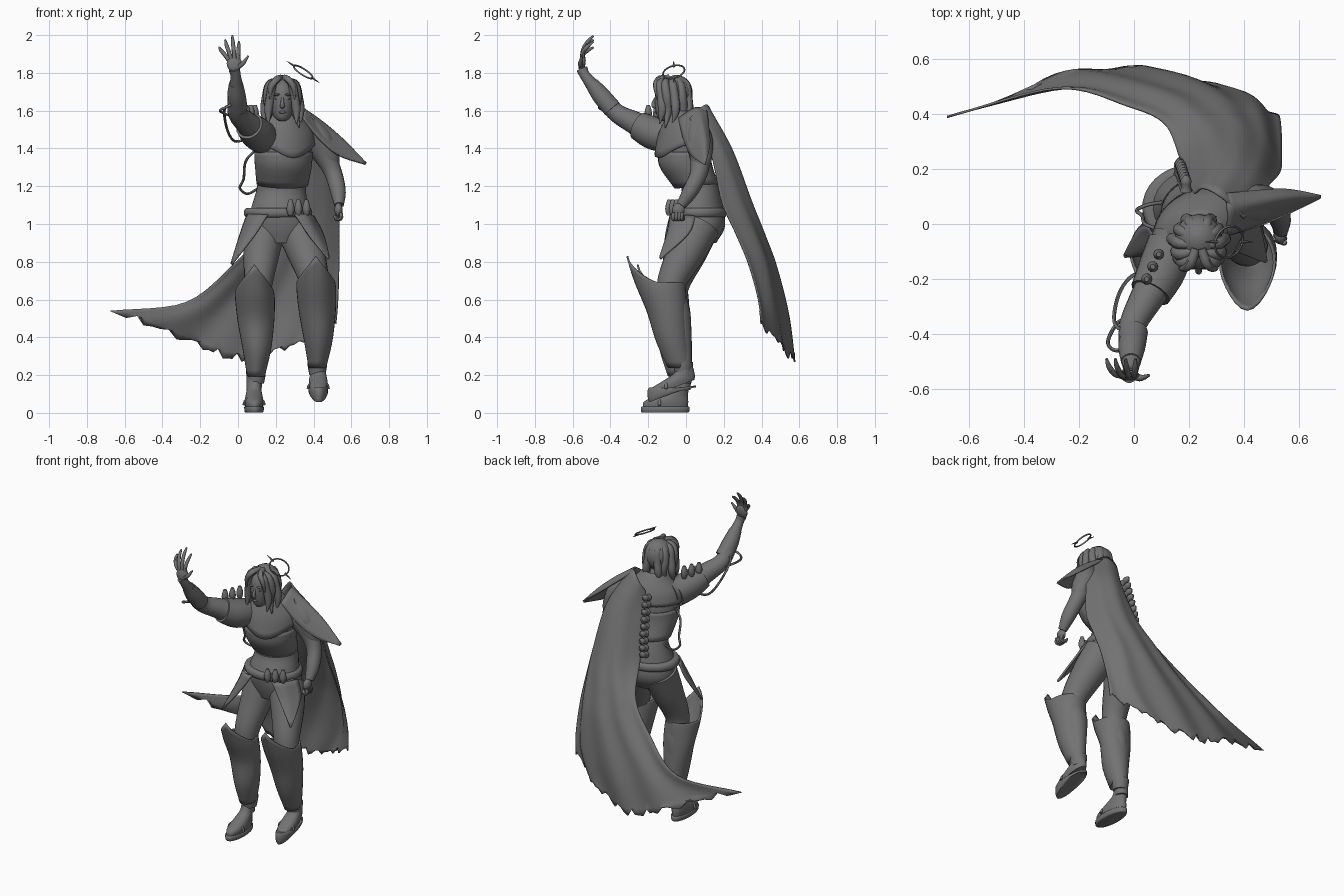
import bpy, bmesh, math, random
from mathutils import Vector, Matrix

random.seed(3)
GREY = bpy.data.materials.new("dark_grey")
GREY.diffuse_color = (0.17, 0.17, 0.17, 1)


def resample(pts, n):
    """Catmull-Rom through points of any dimension."""
    pts = [tuple(p) for p in pts]
    out = []
    for i in range(n):
        f = i / (n - 1) * (len(pts) - 1)
        k = min(int(f), len(pts) - 2)
        t = f - k
        b, c = pts[k], pts[k + 1]
        a = pts[k - 1] if k else tuple(2 * p - q for p, q in zip(b, c))
        d = pts[k + 2] if k + 2 < len(pts) else tuple(2 * q - p for p, q in zip(b, c))
        out.append(tuple(0.5 * (2 * q + (r - p) * t + (2 * p - 5 * q + 4 * r - s) * t * t
                   + (3 * q - p - 3 * r + s) * t ** 3) for p, q, r, s in zip(a, b, c, d)))
    return out


def finish(name, bm, thick=0.0):
    bmesh.ops.recalc_face_normals(bm, faces=bm.faces)
    me = bpy.data.meshes.new(name)
    bm.to_mesh(me)
    bm.free()
    me.materials.append(GREY)
    me.shade_smooth()
    me.set_sharp_from_angle(angle=math.radians(45))
    ob = bpy.data.objects.new(name, me)
    bpy.context.collection.objects.link(ob)
    if thick:
        m = ob.modifiers.new("thickness", 'SOLIDIFY')
        m.thickness, m.offset = thick, 0
    return ob


def skin(bm, rows, closed):
    for r, s in zip(rows, rows[1:]):
        for j in range(len(r) - (0 if closed else 1)):
            k = (j + 1) % len(r)
            bm.faces.new((r[j], r[k], s[k], s[j]))


def limb(name, pts, n=16, sides=14):
    """Round tube through (x, y, z, radius) points."""
    bm, rows, u = bmesh.new(), [], None
    st = resample(pts, n)
    for i, p in enumerate(st):
        c = Vector(p[:3])
        t = (Vector(st[min(i + 1, n - 1)][:3]) - Vector(st[max(i - 1, 0)][:3])).normalized()
        u = u or Vector((1, 0, 0) if abs(t.x) < 0.8 else (0, 1, 0))
        u = (u - t * u.dot(t)).normalized()
        v, r = t.cross(u), max(p[3], 0.001)
        rows.append([bm.verts.new(c + r * (u * math.cos(a) + v * math.sin(a)))
                     for a in (2 * math.pi * j / sides for j in range(sides))])
    skin(bm, rows, True)
    bm.faces.new(rows[0])
    bm.faces.new(rows[-1])
    return finish(name, bm)


def stack(name, pts, n=14, sides=32, warp=None, thick=0.0):
    """Stacked flat ellipses (x, y, z, rx, ry, yaw degrees)."""
    bm, rows = bmesh.new(), []
    for i, (x, y, z, rx, ry, yaw) in enumerate(resample(pts, n)):
        row, w = [], math.radians(yaw)
        for j in range(sides):
            a = 2 * math.pi * j / sides
            co = Vector((rx * math.cos(a), ry * math.sin(a), 0))
            co = Matrix.Rotation(w, 3, 'Z') @ co + Vector((x, y, z))
            if warp:
                co += Vector(warp(i / (n - 1), -math.sin(a)))
            row.append(bm.verts.new(co))
        rows.append(row)
    skin(bm, rows, True)
    if not thick:
        bm.faces.new(rows[0])
        bm.faces.new(rows[-1])
    return finish(name, bm, thick)


def sheet(name, rows, nu, nv, thick, ragged=0.0, wave=0.0):
    """Cloth or plate through a coarse net of points."""
    wide = [resample(r, nu) for r in rows]
    cols = [resample(c, nv) for c in zip(*wide)]
    bm = bmesh.new()
    net = []
    for i in range(nv):
        row, t = [], i / (nv - 1)
        for j in range(nu):
            x, y, z = cols[j][i]
            y += wave * t * math.sin(j / (nu - 1) * 24 + t * 2)
            if i == nv - 1 and 2 < j < nu - 1:
                z += ragged * (j % 4) / 3 * random.uniform(0.3, 1)
            row.append(bm.verts.new((x, y, z)))
        net.append(row)
    skin(bm, net, False)
    return finish(name, bm, thick)


def ball(name, c, s, rot=(0, 0, 0), seg=20):
    bm = bmesh.new()
    m = Matrix.Translation(c)
    for a, ax in zip(rot, 'XYZ'):
        m = m @ Matrix.Rotation(math.radians(a), 4, ax)
    bmesh.ops.create_uvsphere(bm, u_segments=seg, v_segments=seg // 2, radius=1,
                              matrix=m @ Matrix.Diagonal((*s, 1)))
    return finish(name, bm)


# Torso, chest plate, mantle, belt
stack("torso", [(.225, .06, .90, .13, .10, 0), (.225, .07, .98, .17, .135, 0), (.22, .065, 1.07, .155, .135, 5),
                (.23, .075, 1.2, .13, .095, 12), (.237, .0, 1.33, .142, .122, 20), (.24, -.01, 1.45, .16, .115, 26),
                (.245, -.01, 1.53, .12, .085, 26), (.24, -.03, 1.58, .055, .055, 15)], 26)
stack("chest_plate", [(.235, .055, 1.21, .133, .11, 14), (.24, .0, 1.31, .148, .132, 20),
                      (.24, -.01, 1.38, .152, .132, 22)], 8, thick=.01,
      warp=lambda t, f: (0, 0, -.02 * max(f, 0) * (1 - t)))
stack("mantle", [(.24, -.01, 1.42, .172, .13, 26), (.243, -.01, 1.49, .16, .115, 26),
                 (.245, -.015, 1.55, .108, .088, 24), (.24, -.03, 1.60, .065, .065, 15)], 10, thick=.012,
      warp=lambda t, f: (0, -.02 * max(f, 0) ** 4 * (1 - t), -.07 * max(f, 0) ** 4 * (1 - t) ** 2))
stack("belt", [(.212, .065, z, .175 + e, .146 + e, 4) for z, e in
               ((1.035, -.01), (1.04, 0), (1.06, .007), (1.08, 0), (1.085, -.01))], 9)
for i in range(3):
    limb("belt_vial", [(.278 + .042 * i, -.09 + .02 * i, 1.045 + .028 * k, r)
                       for k, r in enumerate((.012, .021, .018, .009))], 8, 10)

# Spine studs and shoulder vials
for i in range(9):
    z = 1.14 + .043 * i
    y = .18 - .065 * max(0, (z - 1.2) / .3)
    limb("spine_stud", [(.165 + .003 * i, y + .02 * k, z + .006 * k, r) for k, r in enumerate((.022, .017, .02, .006))], 7, 10)
for i in range(3):
    limb("shoulder_vial", [(.09 - .022 * i, -.11 - .045 * i, 1.55 + .027 * k, r)
                           for k, r in enumerate((.012, .02, .018, .009))], 8, 10)

# Head, face, hair
limb("neck", [(.24, -.02, 1.52, .055), (.237, -.05, 1.58, .047), (.235, -.07, 1.64, .05)])
stack("head", [(.235, -.115, 1.545, .018, .02, 0), (.235, -.10, 1.565, .042, .052, 0),
               (.235, -.09, 1.61, .058, .072, 0), (.235, -.08, 1.67, .066, .085, 0),
               (.235, -.075, 1.73, .058, .075, 0), (.235, -.075, 1.765, .02, .03, 0)], 18, 24)
limb("nose", [(.235, -.16, 1.67, .006), (.235, -.173, 1.64, .010), (.235, -.168, 1.623, .013),
              (.235, -.155, 1.617, .005)], 9, 10)
ball("lips", (.235, -.155, 1.592), (.019, .011, .008), seg=12)
for s in (-1, 1):
    ball("eye", (.235 + s * .026, -.148, 1.664), (.014, .01, .007), seg=12)
    ball("brow", (.235 + s * .027, -.154, 1.684), (.02, .011, .006), (0, s * 8, 0), 12)
ball("hair_cap", (.235, -.055, 1.69), (.088, .09, .10), (-12, 0, 0))
for s in (-1, 1):
    for k, (y, w, low) in enumerate(((-.13, .064, 1.53), (-.10, .08, 1.51), (-.06, .086, 1.53),
                                     (-.02, .07, 1.54), (.01, .035, 1.54))):
        limb("hair_lock", [(.235 + s * .02, y * .6 - .04, 1.765, .012), (.235 + s * w * .8, y - .01, 1.74, .022),
                           (.235 + s * w, y, 1.67, .024), (.235 + s * (w + .01 - .022 * (k % 2)), y + .005, 1.60, .022),
                           (.235 + s * (w + .01), y - .01, low, .003)], 16, 9)
    limb("fringe", [(.235 + s * .01, -.09, 1.775, .016), (.235 + s * .03, -.145, 1.765, .018),
                    (.235 + s * .058, -.16, 1.725, .014), (.235 + s * .066, -.15, 1.66, .004)], 12, 8)

# Tilted halo with a long needle
ax, ay = Vector((.83, 0, -.55)), Vector((.17, .95, .2))
mid = Vector((.345, -.065, 1.805))
limb("halo", [(*(mid + .06 * (ax * math.cos(a) + ay * math.sin(a))), .0045)
              for a in (math.pi * i / 8 for i in range(17))], 48, 8)
for s in (-1, 1):
    limb("halo_needle", [(*(mid + s * ax * d), r) for d, r in ((.05, .006), (.075, .005), (.105, .001))], 6, 6)

# Raised right arm
limb("right_arm", [(.15, -.04, 1.46, .082), (.11, -.16, 1.48, .076), (.04, -.28, 1.54, .06),
                   (-.005, -.37, 1.59, .049), (-.008, -.45, 1.68, .045), (-.012, -.53, 1.78, .028),
                   (-.02, -.55, 1.82, .03)], 26, 18)
limb("right_sleeve_plate", [(.135, -.07, 1.455, .086), (.10, -.17, 1.48, .088), (.06, -.25, 1.52, .076)], 8, 18)
limb("right_bracer", [(0, -.39, 1.61, .051), (-.008, -.45, 1.68, .049), (-.011, -.50, 1.745, .037)], 8, 14)
ball("right_palm", (-.02, -.55, 1.85), (.04, .018, .045), (-10, 0, 0), 16)
for bx, tx, tz in ((-.05, -.10, 1.935), (-.036, -.068, 1.975), (-.018, -.03, 1.997), (.0, .005, 1.965)):
    limb("right_finger", [(bx, -.55, 1.87, .012), (bx * .6 + tx * .4, -.545, 1.87 + (tz - 1.87) * .4, .011),
                          (bx * .2 + tx * .8, -.52, 1.87 + (tz - 1.87) * .75, .010), (tx, -.49, tz, .005)], 10, 8)
limb("right_thumb", [(-.005, -.55, 1.83, .014), (.025, -.56, 1.85, .012), (.055, -.55, 1.89, .005)], 8, 8)

# Lowered left arm
limb("left_arm", [(.33, .03, 1.50, .075), (.40, .06, 1.44, .068), (.47, .075, 1.34, .054), (.508, .065, 1.26, .046),
                  (.53, .02, 1.17, .041), (.535, -.025, 1.10, .026)], 24, 16)
limb("left_arm_plate", [(.37, .05, 1.56, .03), (.43, .072, 1.45, .07), (.485, .08, 1.34, .056), (.505, .07, 1.29, .03)], 14, 14)
ball("left_palm", (.532, -.04, 1.075), (.022, .034, .037), seg=14)
for i in range(4):
    limb("left_finger", [(.545, -.065 + .015 * i, 1.06, .010), (.545, -.068 + .015 * i, 1.03, .011),
                         (.52, -.06 + .015 * i, 1.025, .010), (.51, -.055 + .015 * i, 1.045, .006)], 9, 8)

# Loose cables on the right side
for path in ([(.02, -.43, 1.66), (-.06, -.46, 1.62), (-.095, -.43, 1.60), (-.06, -.36, 1.58), (-.01, -.34, 1.57)],
             [(-.02, -.40, 1.63), (-.07, -.36, 1.61), (-.06, -.27, 1.51), (-.02, -.2, 1.44), (.05, -.16, 1.45)],
             [(.09, -.02, 1.39), (.04, .0, 1.33), (.03, .03, 1.24), (.01, .05, 1.19), (.05, .07, 1.16), (.11, .08, 1.19)]):
    limb("cable", [(*p, .007) for p in path], 26, 8)

# Legs, greaves, shoes
legs = {"right": [(.145, .07, .99, .11), (.125, .015, .85, .096), (.105, -.06, .66, .073), (.098, -.04, .5, .066),
                  (.09, -.02, .3, .046), (.085, -.015, .12, .04)],
        "left": [(.305, .07, .99, .112), (.36, .0, .85, .1), (.41, -.08, .67, .075), (.415, -.045, .52, .07),
                 (.42, -.02, .34, .05), (.425, -.01, .19, .042)]}
for side, pts in legs.items():
    limb(side + "_leg", pts, 28, 20)
    r = side == "right"
    sx, sy, sz = (-.325, .035, -.045) if r else (0, 0, 0)
    stack(side + "_greave", [(x + sx, y + sy * min(1, (z - .24) * 4), z + sz, rx, ry - (.02 if r and z > .5 else 0), 0)
                             for x, y, z, rx, ry in (
        (.42, -.03, .24, .042, .055), (.425, -.07, .38, .070, .078), (.42, -.095, .53, .092, .098),
        (.415, -.125, .65, .1, .12), (.412, -.14, .71, .098, .13))], 18, 28, thick=.01,
        warp=lambda t, f: (0, -.035 * t ** 3 * max(f, 0) ** 4 - .006 * max(f, 0) ** 6,
                           t ** 4 * (.12 * (1 - math.sqrt(max(0, 1 - f * f))) * (f > 0) - .02 * (1 - max(f, 0)))))
    stack(side + "_ankle_cuff", [(.42 + sx, -.015, z + sz, q, q, 0)
                                 for z, q in ((.2, .042), (.24, .05), (.27, .053))], 6, 20)
    x, y, z, drop = (.085, 0, 0, 0) if r else (.425, .035, .1, .045)
    tilt = lambda t, f: (.004 * f, 0, -drop * f * (1 - t))
    stack(side + "_sole", [(x, y - .11, z + .001, .043, .12, 0), (x, y - .11, z + .006, .05, .128, 0),
                           (x, y - .11, z + .03, .052, .13, 0), (x, y - .11, z + .034, .046, .122, 0)], 7, 26, tilt)
    stack(side + "_shoe", [(x, y - .11, z + .03, .046, .12, 0), (x, y - .105, z + .06, .05, .118, 0),
                           (x, y - .075, z + .09, .045, .085, 0), (x, y * .7 - .035, z + .125, .038, .05, 0),
                           (x, y * .3 - .02, z + .165, .037, .04, 0)], 14, 26, tilt)
    limb(side + "_shoe_strap", [(x + .054 * math.cos(a), y - .14, z - drop * .3 + .04 + .045 * math.sin(a), .008)
                                for a in (math.pi * i / 6 for i in range(7))], 14, 8)

# Pointed hip plates
sheet("right_hip_plate", [[(.16, -.08, 1.05), (.10, -.07, 1.05), (.05, -.0, 1.05)],
                          [(.09, -.105, .94), (.045, -.09, .94), (.015, -.02, .95)],
                          [(-.03, -.12, .79), (-.033, -.115, .785), (-.035, -.11, .79)]], 9, 9, .012)
sheet("left_hip_plate", [[(.30, -.08, 1.05), (.36, -.055, 1.05), (.40, .05, 1.04)],
                         [(.375, -.10, .94), (.42, -.075, .935), (.45, .01, .945)],
                         [(.475, -.14, .82), (.48, -.135, .815), (.482, -.13, .82)]], 9, 9, .012)

# Windblown cape and its shoulder flap
sheet("cape", [
    [(.22, .11, 1.52), (.25, .13, 1.58), (.30, .11, 1.63), (.35, .07, 1.61), (.40, .02, 1.56)],
    [(.20, .15, 1.35), (.27, .21, 1.39), (.35, .24, 1.40), (.43, .20, 1.40), (.48, .13, 1.38)],
    [(.17, .23, 1.12), (.25, .32, 1.12), (.36, .345, 1.12), (.46, .30, 1.12), (.53, .19, 1.12)],
    [(.11, .36, .94), (.19, .405, .94), (.32, .415, .94), (.45, .37, .95), (.535, .26, .96)],
    [(-.03, .425, .78), (.10, .465, .77), (.27, .475, .77), (.43, .43, .78), (.535, .33, .79)],
    [(-.28, .485, .585), (-.10, .525, .53), (.15, .535, .52), (.40, .47, .55), (.53, .38, .60)],
    [(-.68, .38, .54), (-.25, .545, .36), (.02, .565, .27), (.30, .50, .35), (.52, .39, .47)]],
    41, 36, .008, .05, .01)
sheet("shoulder_flap", [
    [(.33, .11, 1.60), (.34, .05, 1.615), (.34, -.04, 1.56)],
    [(.44, .12, 1.51), (.45, .07, 1.535), (.44, -.01, 1.44)],
    [(.55, .125, 1.42), (.56, .09, 1.44), (.54, .03, 1.36)],
    [(.675, .105, 1.325), (.677, .10, 1.32), (.675, .095, 1.315)]], 11, 16, .01)
